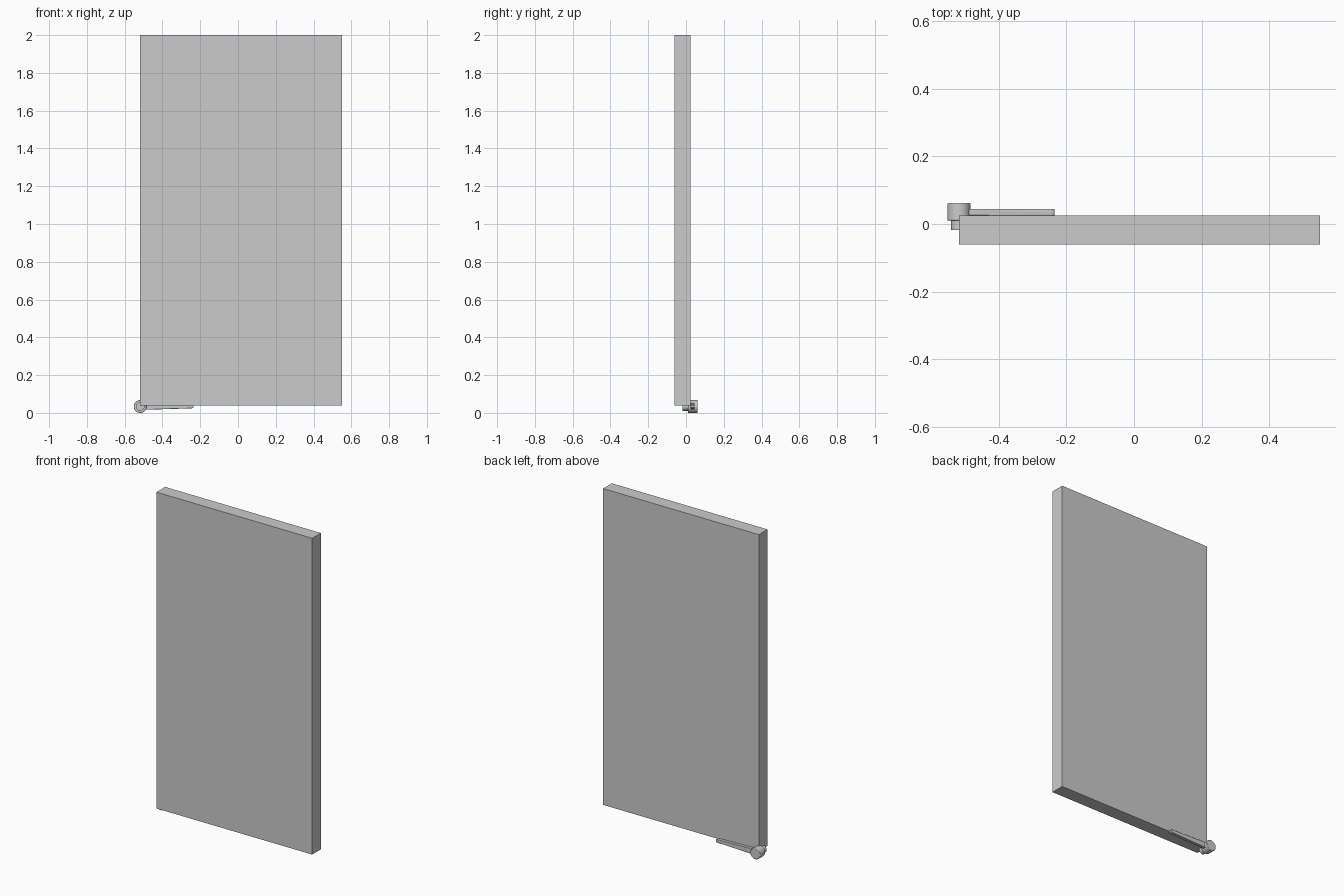
import bpy, math

if "Cube" in bpy.data.objects:
    bpy.data.objects.remove(bpy.data.objects["Cube"])

KX, KZ = -0.518, 0.034   # handle pivot


def smooth(ob):
    bpy.ops.object.select_all(action='DESELECT')
    ob.select_set(True)
    bpy.context.view_layer.objects.active = ob
    bpy.ops.object.shade_smooth_by_angle(angle=math.radians(35))


def disc(name, radius, y0, y1, bevel):
    """Cylinder along y around the handle pivot."""
    bpy.ops.mesh.primitive_cylinder_add(
        vertices=32, radius=radius, depth=y1 - y0,
        location=(KX, (y0 + y1) / 2, KZ), rotation=(math.pi / 2, 0, 0))
    ob = bpy.context.object
    ob.name = name
    if bevel:
        m = ob.modifiers.new("Bevel", 'BEVEL')
        m.width, m.segments = bevel, 2
        m.limit_method = 'ANGLE'
    smooth(ob)
    return ob


def extrude_xz(name, profile, y0, y1):
    """Prism from an x/z outline."""
    n = len(profile)
    verts = [(x, y, z) for y in (y0, y1) for x, z in profile]
    faces = [tuple(range(n)), tuple(reversed(range(n, 2 * n)))]
    faces += [(i, i + n, (i + 1) % n + n, (i + 1) % n) for i in range(n)]
    me = bpy.data.meshes.new(name)
    me.from_pydata(verts, [], faces)
    ob = bpy.data.objects.new(name, me)
    bpy.context.collection.objects.link(ob)
    return ob


# Door panel
extrude_xz("door_panel",
           [(-0.518, 0.038), (0.551, 0.038), (0.551, 2.0), (-0.518, 2.0)],
           -0.06, 0.025)

# Handle: knob, spindle, tapered lever
disc("handle_knob", 0.034, 0.01, 0.062, 0.003)
disc("handle_spindle", 0.023, -0.018, 0.015, 0)
lever = extrude_xz("handle_lever",
                   [(KX, KZ - 0.018), (-0.243, KZ - 0.010), (-0.235, KZ - 0.005),
                    (-0.235, KZ + 0.005), (-0.243, KZ + 0.010), (KX, KZ + 0.018)],
                   0.025, 0.045)
bev = lever.modifiers.new("Bevel", 'BEVEL')
bev.width, bev.segments = 0.002, 2
smooth(lever)
